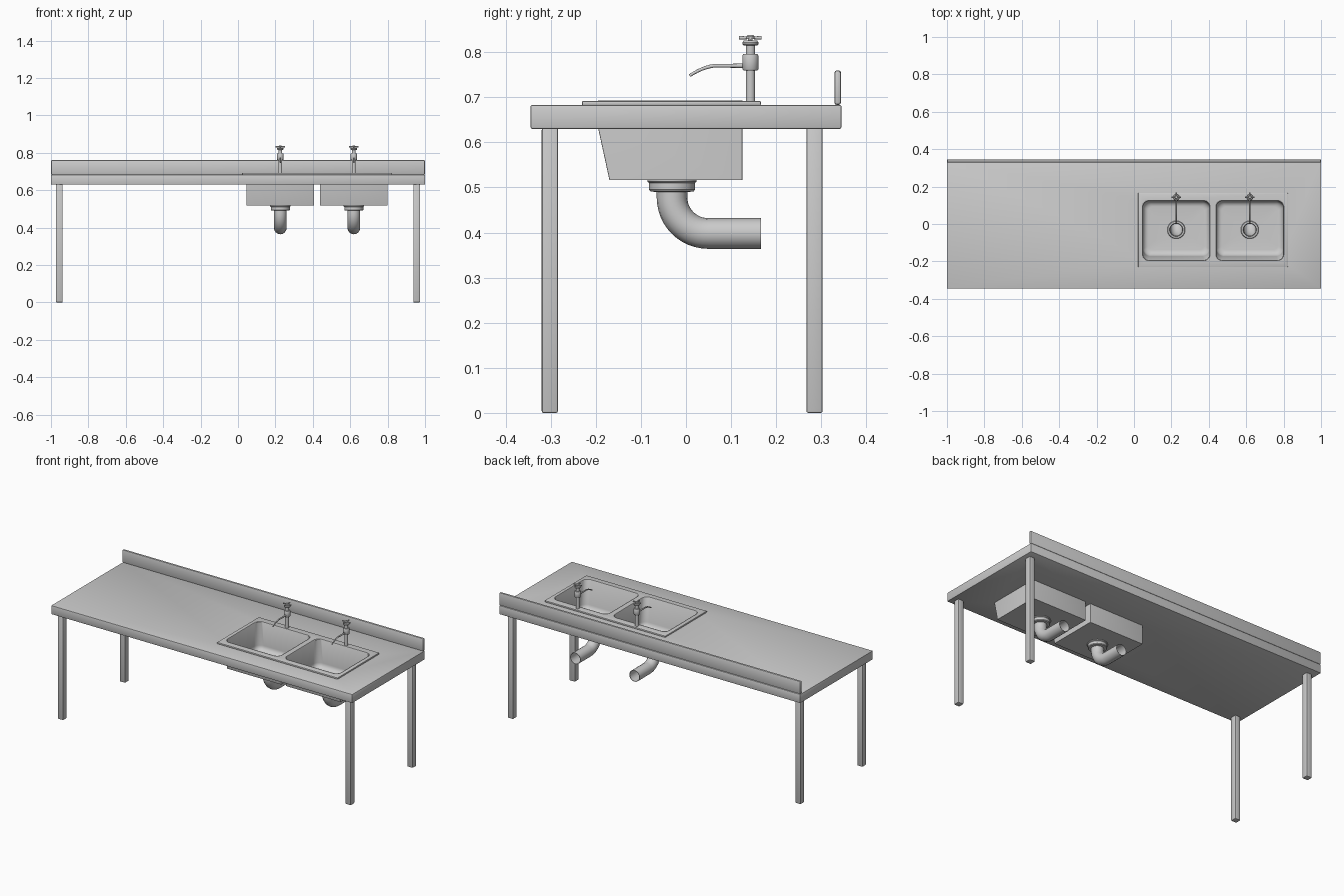
import bpy, bmesh
from math import sin, cos, pi, radians
from mathutils import Vector

default = bpy.data.objects.get("Cube")
if default:
    bpy.data.objects.remove(default, do_unlink=True)

steel = bpy.data.materials.new("brushed grey steel")
steel.use_nodes = True
GREY = (0.6, 0.6, 0.6, 1)
steel.diffuse_color = GREY
steel.node_tree.nodes["Principled BSDF"].inputs["Base Color"].default_value = GREY


def finish(ob):
    """Apply modifiers, shade and colour a part."""
    bpy.ops.object.select_all(action='DESELECT')
    bpy.context.view_layer.objects.active = ob
    ob.select_set(True)
    bpy.ops.object.convert(target='MESH')
    ob = bpy.context.object
    bpy.ops.object.shade_smooth_by_angle(angle=radians(35))
    ob.data.materials.clear()
    ob.data.materials.append(steel)
    return ob


def from_bmesh(name, bm):
    bmesh.ops.recalc_face_normals(bm, faces=bm.faces)
    me = bpy.data.meshes.new(name)
    bm.to_mesh(me)
    bm.free()
    ob = bpy.data.objects.new(name, me)
    bpy.context.collection.objects.link(ob)
    return ob


def box(name, lo, hi, bevel, cutters=()):
    bm = bmesh.new()
    bmesh.ops.create_cube(bm, size=1)
    lo, hi = Vector(lo), Vector(hi)
    for v in bm.verts:
        v.co = (lo + hi) / 2 + v.co * (hi - lo)
    ob = from_bmesh(name, bm)
    mod = ob.modifiers.new("soft edges", 'BEVEL')
    mod.width, mod.segments = bevel, 2
    for cutter in cutters:
        cut = ob.modifiers.new("opening", 'BOOLEAN')
        cut.operation, cut.solver, cut.object = 'DIFFERENCE', 'EXACT', cutter
    return finish(ob)


def loft(name, rings, closed=False):
    """Skin a list of equal-length point rings."""
    bm = bmesh.new()
    loops = [[bm.verts.new(p) for p in ring] for ring in rings]
    n = len(loops[0])
    pairs = list(zip(loops, loops[1:]))
    if closed:
        pairs.append((loops[-1], loops[0]))
    else:
        bm.faces.new(loops[0])
        bm.faces.new(loops[-1])
    for a, b in pairs:
        for i in range(n):
            j = (i + 1) % n
            bm.faces.new((a[i], a[j], b[j], b[i]))
    return from_bmesh(name, bm)


def round_rect(x0, x1, y0, y1, r, z, seg=8):
    """Rounded rectangle ring; a full radius makes a circle."""
    pts = []
    corners = ((x1 - r, y1 - r), (x0 + r, y1 - r), (x0 + r, y0 + r), (x1 - r, y0 + r))
    for k, (cx, cy) in enumerate(corners):
        for i in range(seg):
            a = pi / 2 * (k + (i + 0.5) / seg)
            pts.append((cx + r * cos(a), cy + r * sin(a), z))
    return pts


def circle(x, y, r, z):
    return round_rect(x - r, x + r, y - r, y + r, r, z)


def lathe(name, x, y, profile, closed=False):
    return finish(loft(name, [circle(x, y, r, z) for r, z in profile], closed))


def tube(name, path, radius, caps, radii=None, wall=0):
    cu = bpy.data.curves.new(name, 'CURVE')
    cu.dimensions = '3D'
    cu.bevel_depth, cu.bevel_resolution, cu.use_fill_caps = radius, 6, caps
    sp = cu.splines.new('POLY')
    sp.points.add(len(path) - 1)
    for i, (pt, p) in enumerate(zip(sp.points, path)):
        pt.co = (*p, 1)
        pt.radius = radii[i] if radii else 1
    ob = bpy.data.objects.new(name, cu)
    bpy.context.collection.objects.link(ob)
    if wall:
        mod = ob.modifiers.new("pipe wall", 'SOLIDIFY')
        mod.thickness, mod.offset = wall, 0
    return finish(ob)


# Bowl layout: side name, left edge, right edge, drain x
BACK, FRONT, DRAIN_Y, TAP_Y = 0.125, -0.195, -0.031, 0.143
bowls = [("right", 0.046, 0.406, 0.226), ("left", 0.438, 0.800, 0.619)]

# Openings for the bowls
cutters = []
for side, x0, x1, dx in bowls:
    cut = loft(side + "_bowl_cutter",
               [round_rect(x0, x1, FRONT, BACK, 0.034, z) for z in (0.6, 0.72)])
    cut.hide_render = True
    cutters.append(cut)

# Worktop, splashback and sink rim
box("worktop", (-1, -0.345, 0.63), (1, 0.345, 0.683), 0.004, cutters)
box("splashback", (-1, 0.329, 0.683), (1, 0.344, 0.76), 0.006)
box("sink_rim", (0.022, -0.231, 0.682), (0.823, 0.166, 0.692), 0.003, cutters)
for cut in cutters:
    bpy.data.objects.remove(cut, do_unlink=True)

# Legs
for sx, side in ((-1, "right"), (1, "left")):
    for cy, end in ((-0.302, "front"), (0.285, "back")):
        cx, h = sx * 0.955, 0.018
        box(f"{end}_{side}_leg", (cx - h, cy - h, 0), (cx + h, cy + h, 0.632), 0.004)

for side, x0, x1, dx in bowls:
    # Bowl: boxy outside, drain hole, filleted inside, folded lip
    t, floor, fillet, slope = 0.002, 0.523, 0.03, 0.025
    rings = [round_rect(x0, x1, FRONT, BACK, 0.002, 0.632),
             round_rect(x0, x1, FRONT + slope, BACK, 0.002, 0.517),
             circle(dx, DRAIN_Y, 0.036, 0.517),
             circle(dx, DRAIN_Y, 0.036, floor)]
    for i in range(7):
        a = pi / 2 * i / 6
        inset = t + fillet * (1 - sin(a))
        z = floor + fillet * (1 - cos(a))
        lean = slope * (0.692 - z) / 0.17
        rings.append(round_rect(x0 + inset, x1 - inset, FRONT + inset + lean,
                                BACK - inset, 0.042 - inset * 0.6, z))
    rings.append(round_rect(x0 + t, x1 - t, FRONT + t, BACK - t, 0.033, 0.690))
    rings.append(round_rect(x0, x1, FRONT, BACK, 0.034, 0.693))
    rings.append(round_rect(x0 - t, x1 + t, FRONT - t, BACK + t, 0.035, 0.691))
    finish(loft(side + "_bowl", rings, closed=True))

    # Drain collar above and below the bowl floor
    lathe(side + "_drain", dx, DRAIN_Y,
          [(0.033, 0.490), (0.033, 0.524), (0.036, 0.528), (0.045, 0.528), (0.048, 0.523),
           (0.048, 0.518), (0.055, 0.517), (0.055, 0.513), (0.051, 0.510), (0.051, 0.495),
           (0.048, 0.491)], closed=True)

    # Waste pipe with an open end
    bend = 0.08
    path = [(dx, DRAIN_Y, 0.500)]
    for i in range(13):
        a = pi / 2 * i / 12
        path.append((dx, DRAIN_Y + bend * (1 - cos(a)), 0.478 - bend * sin(a)))
    path.append((dx, 0.166, 0.398))
    tube(side + "_waste_pipe", path, 0.033, False, wall=0.002)

    # Tap column, body and collar
    lathe(side + "_tap_column", dx, TAP_Y,
          [(0.0105, 0.690), (0.0105, 0.760), (0.016, 0.760), (0.018, 0.763), (0.018, 0.792),
           (0.016, 0.796), (0.0105, 0.796), (0.0105, 0.815), (0.015, 0.815), (0.018, 0.818),
           (0.018, 0.822), (0.015, 0.826), (0.005, 0.826), (0.005, 0.829), (0.009, 0.829),
           (0.009, 0.835), (0.006, 0.838)])

    # Cross handle
    for axis, (ux, uy) in (("side", (1, 0)), ("depth", (0, 1))):
        ends = [(dx + s * ux * 0.025, TAP_Y + s * uy * 0.025, 0.832) for s in (-1, 0, 1)]
        tube(f"{side}_tap_{axis}_handle", ends, 0.004, True, radii=(1, 0.7, 1))

    # Curved spout
    spout = [(dx, TAP_Y - 0.010, 0.770), (dx, 0.062, 0.770)]
    for i in range(1, 7):
        f = i / 6
        spout.append((dx, 0.062 - 0.054 * f, 0.770 - 0.008 * f - 0.014 * f * f))
    tube(side + "_tap_spout", spout, 0.004, True,
         radii=[1.2, 1] + [1 - 0.04 * i for i in range(6)])
